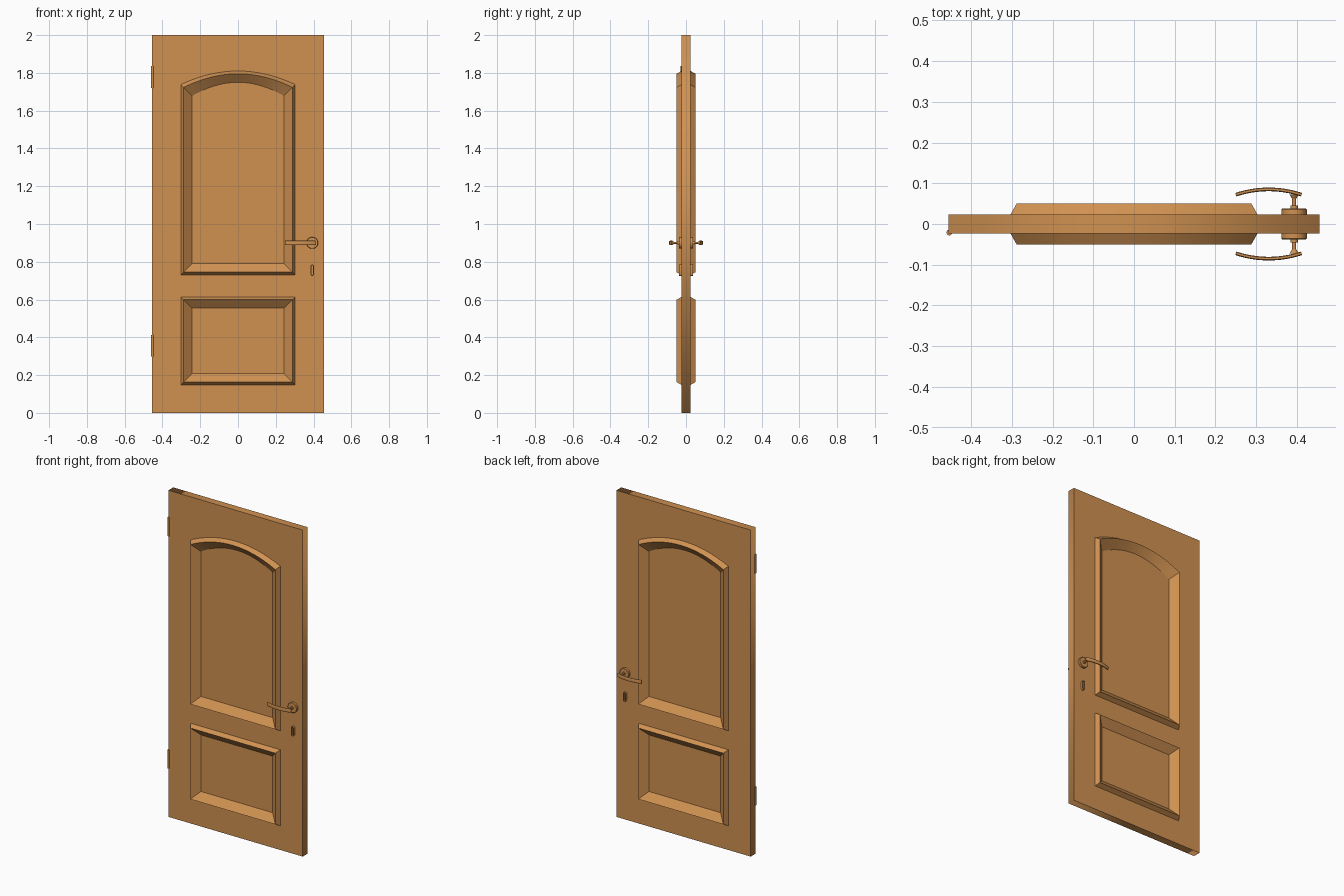
import bpy, bmesh, math
from mathutils import Matrix, Vector

if "Cube" in bpy.data.objects:
    bpy.data.objects.remove(bpy.data.objects["Cube"])

COLOUR = (0.63, 0.285, 0.083, 1)
wood = bpy.data.materials.new("warm_wood")
wood.use_nodes = True
wood.diffuse_color = COLOUR
wood.node_tree.nodes["Principled BSDF"].inputs["Base Color"].default_value = COLOUR

FACE = 0.0235      # half thickness of the slab
RIDGE = 0.05       # crest of the panel moulding
FIELD = 0.012      # sunken panel field


def finish(name, bm, smooth=30):
    bmesh.ops.recalc_face_normals(bm, faces=bm.faces)
    mesh = bpy.data.meshes.new(name)
    bm.to_mesh(mesh)
    bm.free()
    obj = bpy.data.objects.new(name, mesh)
    bpy.context.collection.objects.link(obj)
    mesh.materials.append(wood)
    bpy.ops.object.select_all(action='DESELECT')
    obj.select_set(True)
    bpy.context.view_layer.objects.active = obj
    bpy.ops.object.shade_smooth_by_angle(angle=math.radians(smooth))
    return obj


def loft(bm, rings):
    """Skin a list of equal closed rings and cap both ends."""
    loops = [[bm.verts.new(p) for p in ring] for ring in rings]
    n = len(loops[0])
    for a, b in zip(loops, loops[1:]):
        for i in range(n):
            j = (i + 1) % n
            bm.faces.new((a[i], a[j], b[j], b[i]))
    bm.faces.new(loops[0])
    bm.faces.new(loops[-1])


def outline(bottom, top, rise, inset):
    """Panel outline in (x, z) with an optional arched top."""
    w = 0.303 - inset
    pts = [(-w, bottom + inset), (w, bottom + inset)]
    steps = 24 if rise else 1
    for i in range(steps + 1):
        t = 1 - 2 * i / steps
        pts.append((w * t, top - inset + rise * (1 - t * t)))
    return pts


PANELS = {"upper_panel": (0.73, 1.738, 0.072), "lower_panel": (0.148, 0.614, 0)}

# Slab with openings for the panels
curve = bpy.data.curves.new("door_slab", 'CURVE')
curve.dimensions = '2D'
curve.fill_mode = 'BOTH'
curve.extrude = FACE
slab_outline = [(-0.455, 0), (0.455, 0), (0.455, 2), (-0.455, 2)]
for pts in [slab_outline] + [outline(*p, 0.008) for p in PANELS.values()]:
    spline = curve.splines.new('POLY')
    spline.points.add(len(pts) - 1)
    for point, (x, z) in zip(spline.points, pts):
        point.co = (x, z, 0, 1)
    spline.use_cyclic_u = True
slab = bpy.data.objects.new("door_slab", curve)
slab.rotation_euler.x = math.pi / 2
bpy.context.collection.objects.link(slab)
curve.materials.append(wood)
bpy.ops.object.select_all(action='DESELECT')
slab.select_set(True)
bpy.context.view_layer.objects.active = slab
bpy.ops.object.convert(target='MESH')

# Panels: moulding ridge around a sunken field, on both faces
for name, shape in PANELS.items():
    section = [(0.06, -FIELD), (0.015, -RIDGE), (0, -FACE),
               (0, FACE), (0.015, RIDGE), (0.06, FIELD)]
    # the part buried in the slab is the outer band between the two faces
    section.insert(3, (0.008, -FACE + 0.002))
    section.insert(4, (0.008, FACE - 0.002))
    bm = bmesh.new()
    loft(bm, [[(x, y, z) for x, z in outline(*shape, inset)] for inset, y in section])
    finish(name, bm)


def turned(bm, x, z, side, profile, segments=32):
    """Round part along y from (radius, depth) pairs."""
    angles = [math.tau * i / segments for i in range(segments)]
    loft(bm, [[(x + r * math.cos(a), side * d, z + r * math.sin(a)) for a in angles]
              for r, d in profile])


HX, HZ = 0.393, 0.90
for label, side in (("front", -1), ("back", 1)):
    # Round rose and neck
    bm = bmesh.new()
    turned(bm, HX, HZ, side, [(0.031, 0.02), (0.031, 0.036), (0.029, 0.038),
                              (0.009, 0.038), (0.009, 0.045), (0.005, 0.045),
                              (0.005, 0.062), (0.011, 0.072)])
    finish(label + "_handle_rose", bm)

    # Bowed lever
    bm = bmesh.new()
    rings = []
    for i in range(17):
        t = i / 16
        x = 0.25 + 0.161 * t
        bow = 1 - (2 * t - 1) ** 2
        depth = 0.072 + 0.013 * bow
        slope = Vector((1, -0.32 * (2 * t - 1) * side)).normalized()
        ring = []
        for k in range(16):
            a = math.tau * k / 16
            u = 0.0045 * math.copysign(abs(math.cos(a)) ** 0.6, math.cos(a))
            v = 0.0115 * math.copysign(abs(math.sin(a)) ** 0.6, math.sin(a))
            ring.append((x - slope.y * u, side * depth + slope.x * u, HZ + v))
        rings.append(ring)
    loft(bm, rings)
    finish(label + "_handle_lever", bm)

    # Keyhole escutcheon with a hollow centre
    bm = bmesh.new()
    rings = []
    for r, d in ((0.009, 0.02), (0.009, 0.036), (0.005, 0.036), (0.005, 0.028)):
        ring = []
        for k in range(24):
            a = math.tau * (k + 0.5) / 24
            shift = math.copysign(0.021, math.sin(a))
            ring.append((HX + r * math.cos(a), side * d, 0.755 + shift + r * math.sin(a)))
        rings.append(ring)
    loft(bm, rings)
    finish(label + "_escutcheon", bm)

# Hinge barrels
for label, z in (("upper", 1.778), ("lower", 0.355)):
    bm = bmesh.new()
    bmesh.ops.create_cone(bm, cap_ends=True, segments=20, radius1=0.007, radius2=0.007,
                          depth=0.115, matrix=Matrix.Translation((-0.453, -0.021, z)))
    finish(label + "_hinge", bm)
